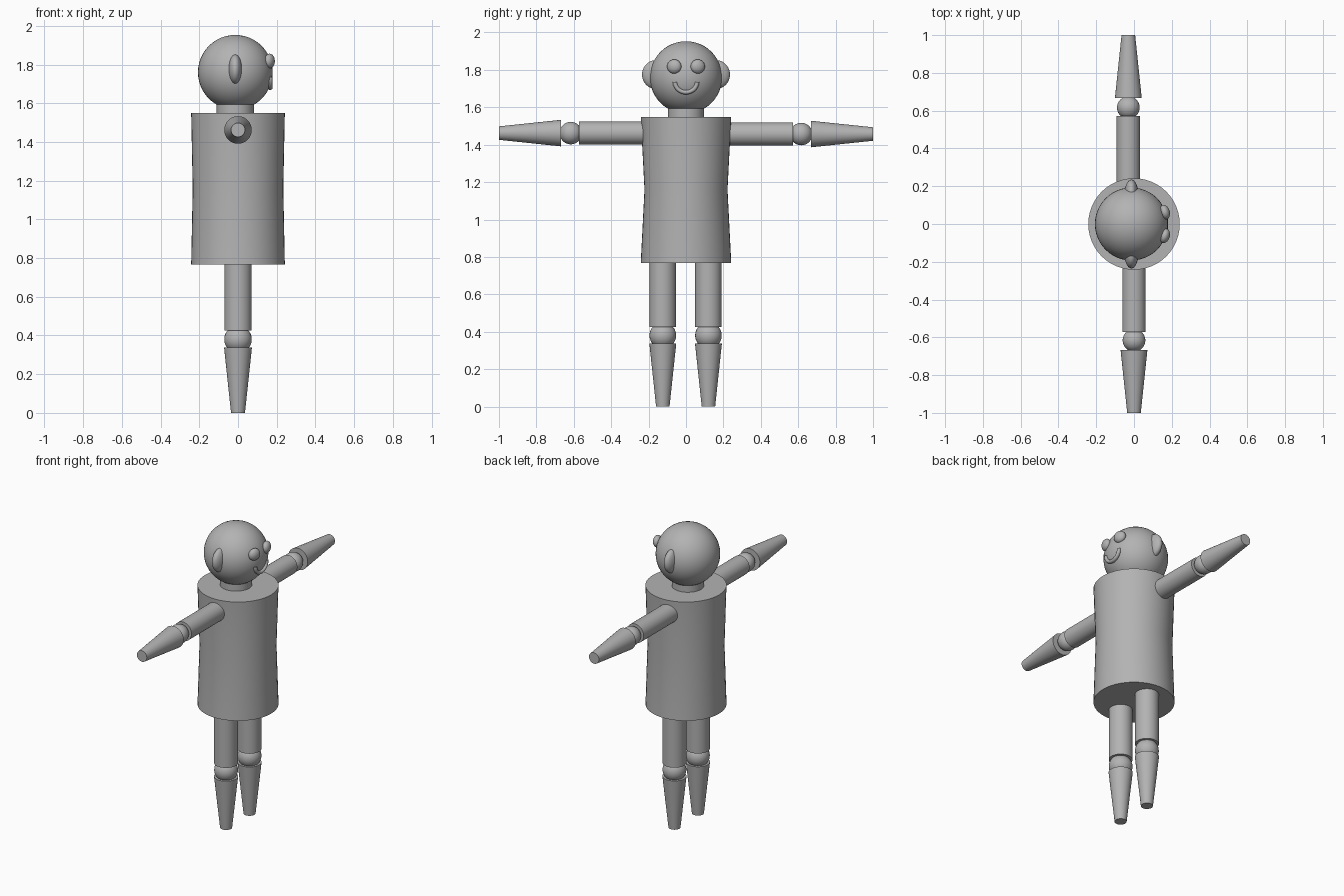
import bpy, bmesh, math
from mathutils import Vector, Matrix

if "Cube" in bpy.data.objects:
    bpy.data.objects.remove(bpy.data.objects["Cube"])

grey = bpy.data.materials.new("plain grey")
grey.diffuse_color = (0.45, 0.45, 0.45, 1)
grey.use_nodes = True
grey.node_tree.nodes["Principled BSDF"].inputs["Base Color"].default_value = grey.diffuse_color


def finish(name, bm):
    """Turn a bmesh into a smooth-shaded object with crisp rims."""
    bmesh.ops.recalc_face_normals(bm, faces=bm.faces)
    mesh = bpy.data.meshes.new(name)
    bm.to_mesh(mesh)
    bm.free()
    mesh.materials.append(grey)
    ob = bpy.data.objects.new(name, mesh)
    bpy.context.collection.objects.link(ob)
    bpy.ops.object.select_all(action='DESELECT')
    ob.select_set(True)
    bpy.context.view_layer.objects.active = ob
    bpy.ops.object.shade_smooth_by_angle(angle=math.radians(35))
    return ob


def frustum(name, a, b, ra, rb):
    """Capped cylinder or cone from point a to point b."""
    a, b = Vector(a), Vector(b)
    d = b - a
    rot = Vector((0, 0, 1)).rotation_difference(d).to_matrix().to_4x4()
    bm = bmesh.new()
    bmesh.ops.create_cone(bm, cap_ends=True, segments=48, radius1=ra, radius2=rb,
                          depth=d.length, matrix=Matrix.Translation((a + b) / 2) @ rot)
    return finish(name, bm)


def ball(name, centre, size, turn=0):
    """Ellipsoid with the given semi-axes, turned about z."""
    bm = bmesh.new()
    m = Matrix.Translation(centre) @ Matrix.Rotation(turn, 4, 'Z') @ Matrix.Diagonal((*size, 1))
    bmesh.ops.create_uvsphere(bm, u_segments=48, v_segments=24, radius=1, matrix=m)
    return finish(name, bm)


def loft(name, rings, closed_section=48):
    """Skin rings of points and cap both ends."""
    bm = bmesh.new()
    vs = [[bm.verts.new(p) for p in ring] for ring in rings]
    n = closed_section
    for lo, hi in zip(vs, vs[1:]):
        for i in range(n):
            bm.faces.new((lo[i], lo[(i + 1) % n], hi[(i + 1) % n], hi[i]))
    bm.faces.new(vs[0])
    bm.faces.new(vs[-1])
    return finish(name, bm)


# torso: round at both ends, slightly pinched waist
angles = [2 * math.pi * i / 48 for i in range(48)]
profile = [(0.242, 0.242, 0.767), (0.234, 0.222, 1.16), (0.242, 0.242, 1.549)]
loft("torso", [[(rx * math.cos(t), ry * math.sin(t), z) for t in angles] for rx, ry, z in profile])

# neck and head
HX = -0.014
frustum("neck", (HX, 0, 1.54), (HX, 0, 1.64), 0.096, 0.096)
ball("head", (HX, 0, 1.76), (0.193, 0.193, 0.193))

# face looks towards +x
for s, side in ((-1, "right"), (1, "left")):
    ball(side + "_ear", (HX, s * 0.16, 1.775), (0.036, 0.075, 0.077))
    ball(side + "_eye", (0.163, s * 0.063, 1.818), (0.026, 0.039, 0.038), s * 0.3)

# mouth: half-ring tube
rings = []
for k in range(25):
    t = math.pi * (1 + k / 24)
    ring = []
    for i in range(16):
        u = 2 * math.pi * i / 16
        r = 0.059 + 0.012 * math.cos(u)
        ring.append((0.166 + 0.013 * math.sin(u), r * math.cos(t), 1.736 + 0.95 * r * math.sin(t)))
    rings.append(ring)
loft("mouth", rings, 16)

# arms and legs, each with an upper part, a ball joint and a tapered lower part
for s, side, ax, az, ly in ((-1, "right", 0, 1.462, -0.124), (1, "left", -0.03, 1.457, 0.12)):
    frustum(side + "_upper_arm", (ax, s * 0.19, az), (ax, s * 0.572, az), 0.062, 0.062)
    ball(side + "_elbow", (ax, s * 0.616, az), (0.06, 0.06, 0.06))
    frustum(side + "_forearm", (ax, s * 0.667, az), (ax, s * 1.0, az), 0.071, 0.036)
    frustum(side + "_thigh", (0, ly, 0.775), (0, ly, 0.425), 0.071, 0.071)
    ball(side + "_knee", (0, ly, 0.38), (0.071, 0.071, 0.071))
    frustum(side + "_shin", (0, ly, 0.338), (0, ly, 0), 0.072, 0.036)
